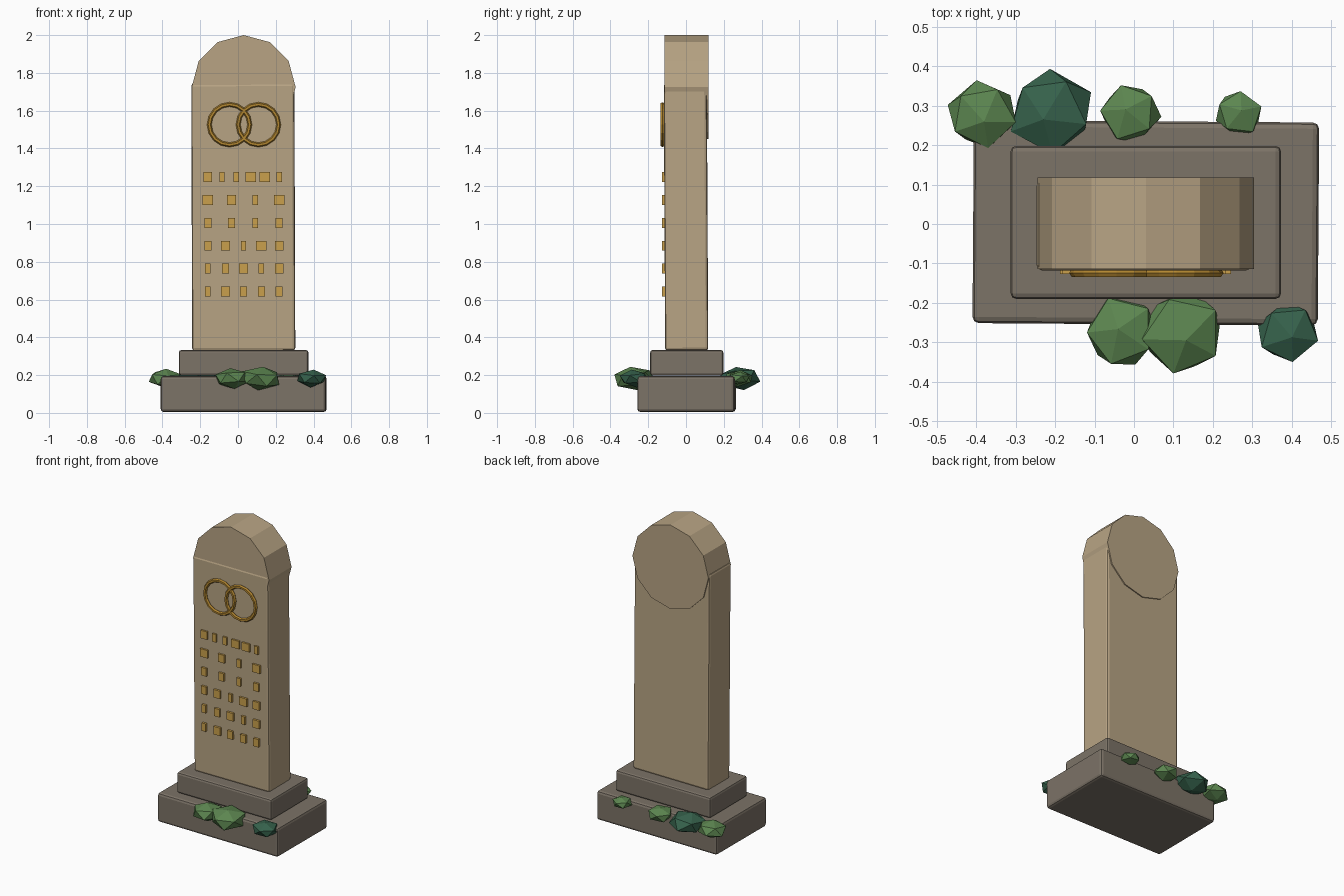
import bpy, math, random
from mathutils import Matrix, Vector, Euler

if "Cube" in bpy.data.objects:
    bpy.data.objects.remove(bpy.data.objects["Cube"])

random.seed(4)


def srgb(r, g, b):
    lin = lambda c: c / 12.92 if c <= 0.04045 else ((c + 0.055) / 1.055) ** 2.4
    return [lin(c / 255) for c in (r, g, b)] + [1]


def material(name, *rgb):
    m = bpy.data.materials.new(name)
    m.diffuse_color = srgb(*rgb)
    m.use_nodes = True
    m.node_tree.nodes["Principled BSDF"].inputs["Base Color"].default_value = m.diffuse_color
    return m


SAND = material("sandstone", 184, 164, 132)
GREY = material("plinth grey", 124, 115, 103)
GOLD = material("pale gold", 202, 160, 76)
RING = material("ring gold", 178, 134, 48)
LEAF = material("light leaf", 92, 134, 80)
DARK = material("dark leaf", 54, 98, 76)


def finish(name, mat):
    ob = bpy.context.object
    ob.name = name
    ob.data.materials.append(mat)
    return ob


def block(name, mat, loc, size, rot=(0, 0, 0), bevel=0.0):
    bpy.ops.mesh.primitive_cube_add(size=1, location=loc, rotation=rot)
    ob = finish(name, mat)
    ob.data.transform(Matrix.Diagonal((*size, 1)))
    if bevel:
        mod = ob.modifiers.new("soft edges", "BEVEL")
        mod.width, mod.segments = bevel, 2
    return ob


CX = 0.03   # middle of the monument
rad = math.radians

# stepped plinth
block("plinth_lower", GREY, (CX, 0.003, 0.1), (0.876, 0.515, 0.19), (0, 0, rad(-0.4)), 0.016)
block("plinth_upper", GREY, (CX, 0.004, 0.265), (0.686, 0.388, 0.136), bevel=0.014)

# slightly leaning slab with a round twelve-sided top
block("slab", SAND, (CX - 0.002, 0, 1.037), (0.546, 0.228, 1.414), (rad(0.3), rad(-0.2), 0), 0.014)
bpy.ops.mesh.primitive_cylinder_add(vertices=12, radius=0.275, depth=0.233,
                                    location=(CX, 0.002, 1.725), rotation=(math.pi / 2, 0, 0))
finish("round_top", SAND)

# two interlocked rings
for side, x in (("left", -0.045), ("right", 0.108)):
    bpy.ops.mesh.primitive_torus_add(major_radius=0.107, minor_radius=0.012, major_segments=16,
                                     minor_segments=6, location=(x, -0.124, 1.526),
                                     rotation=(math.pi / 2, 0, 0))
    finish("ring_" + side, RING)

# rows of raised inscription tiles, widths in hundredths
rows = ["533553", "5434", "4434", "44354", "34535", "35444"]
rows[0], rows[1], rows[3] = "533663", "6536", "45365"
for r, widths in enumerate(rows):
    for i, w in enumerate(widths):
        x = CX - 0.19 + 0.378 * i / (len(widths) - 1)
        z = 1.248 - 0.121 * r
        block(f"tile_{r}_{i}", GOLD, (x, -0.117, z), (int(w) * 0.0093, 0.02, 0.052))

# low faceted shrubs along front and back
shrubs = [(-0.385, 0.28, 0.094, LEAF), (-0.21, 0.285, 0.112, DARK), (-0.01, 0.28, 0.08, LEAF),
          (0.265, 0.28, 0.063, LEAF), (-0.03, -0.275, 0.1, LEAF), (0.12, -0.275, 0.113, LEAF),
          (0.393, -0.275, 0.084, DARK)]
for i, (x, y, radius, mat) in enumerate(shrubs):
    bpy.ops.mesh.primitive_ico_sphere_add(subdivisions=1, radius=radius, location=(x, y, 0.184))
    ob = finish(f"shrub_{i}", mat)
    turn = Euler((random.uniform(-0.25, 0.25), random.uniform(-0.25, 0.25), random.uniform(0, 6))).to_matrix()
    ob.data.transform(Matrix.Diagonal((1, 1, 0.57, 1)) @ turn.to_4x4())
    for v in ob.data.vertices:
        v.co *= random.uniform(0.93, 1.06)
